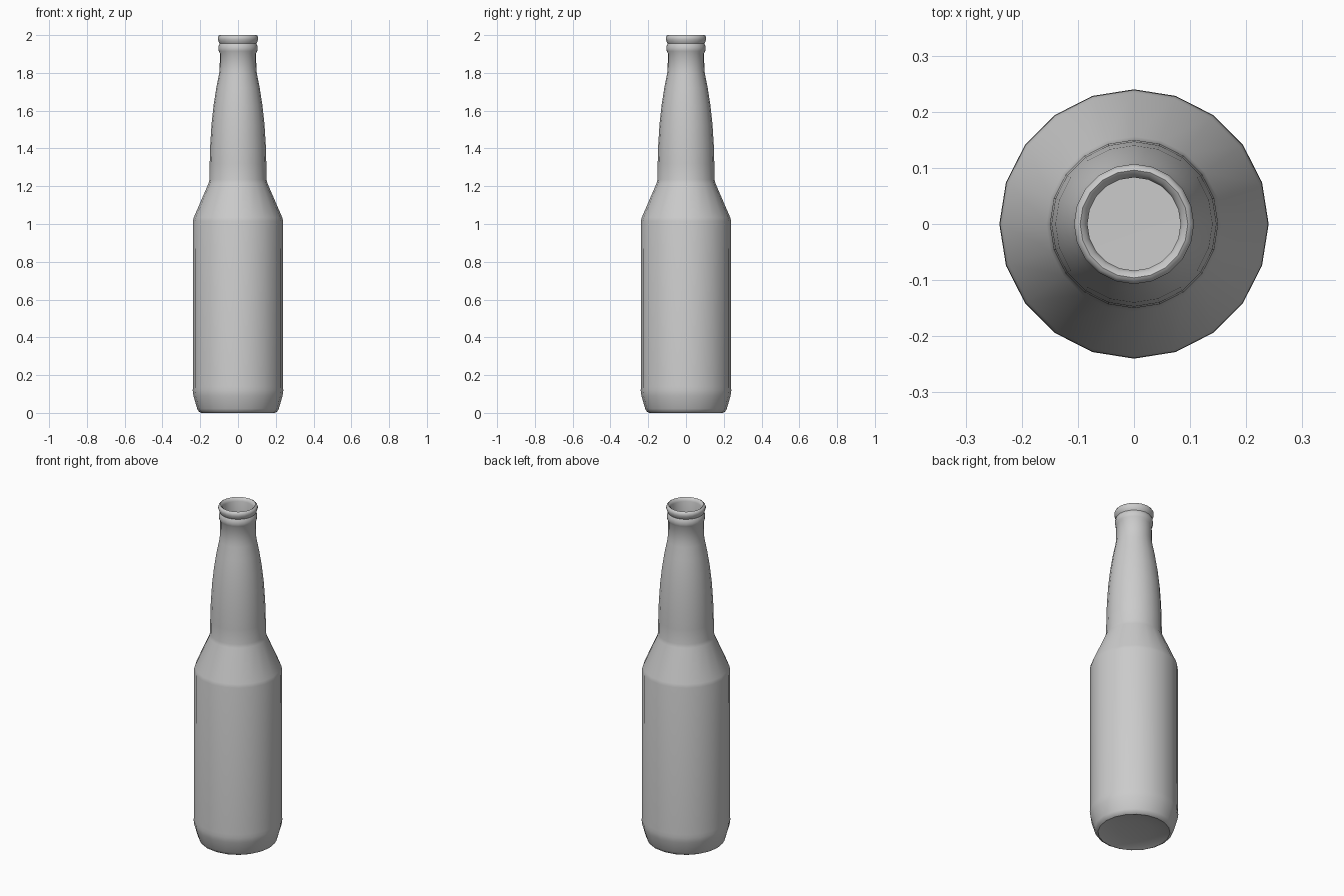
import bpy, bmesh, math

SIDES = 20

# Outer wall, from the shallow base hollow up to the lip: (radius, height)
outer = [(0, 0.02), (0.10, 0.017), (0.17, 0.008), (0.195, 0.0), (0.208, 0.007),
         (0.216, 0.022), (0.236, 0.09), (0.24, 0.12), (0.238, 0.14), (0.239, 1.015),
         (0.234, 1.035), (0.156, 1.215), (0.151, 1.235), (0.15, 1.32),
         (0.147, 1.42), (0.140, 1.53), (0.129, 1.63), (0.115, 1.72),
         (0.101, 1.79), (0.097, 1.82), (0.096, 1.905)]
# Collar ring, groove and rounded lip
mouth = [(0.102, 1.915), (0.104, 1.93), (0.102, 1.945), (0.097, 1.955),
         (0.102, 1.963), (0.107, 1.977), (0.107, 1.988), (0.102, 1.997),
         (0.096, 2.0), (0.088, 1.994), (0.083, 1.98)]
# Thin inner wall, from the throat down to the inside floor
inner = [(0.084, 1.82), (0.104, 1.72), (0.128, 1.53), (0.138, 1.40),
         (0.139, 1.23), (0.226, 1.02), (0.227, 0.12), (0.205, 0.04), (0, 0.035)]


def lathe(name, profile):
    bm = bmesh.new()
    verts = [bm.verts.new((r, 0, z)) for r, z in profile]
    edges = [bm.edges.new(pair) for pair in zip(verts, verts[1:])]
    bmesh.ops.spin(bm, geom=verts + edges, cent=(0, 0, 0), axis=(0, 0, 1),
                   angle=math.tau, steps=SIDES, use_merge=False)
    bmesh.ops.remove_doubles(bm, verts=bm.verts, dist=0.0005)
    bmesh.ops.recalc_face_normals(bm, faces=bm.faces)
    mesh = bpy.data.meshes.new(name)
    bm.to_mesh(mesh)
    bm.free()
    obj = bpy.data.objects.new(name, mesh)
    bpy.context.collection.objects.link(obj)
    bpy.context.view_layer.objects.active = obj
    obj.select_set(True)
    bpy.ops.object.shade_smooth_by_angle(angle=math.radians(40))
    return obj


lathe("bottle", outer + mouth + inner)
